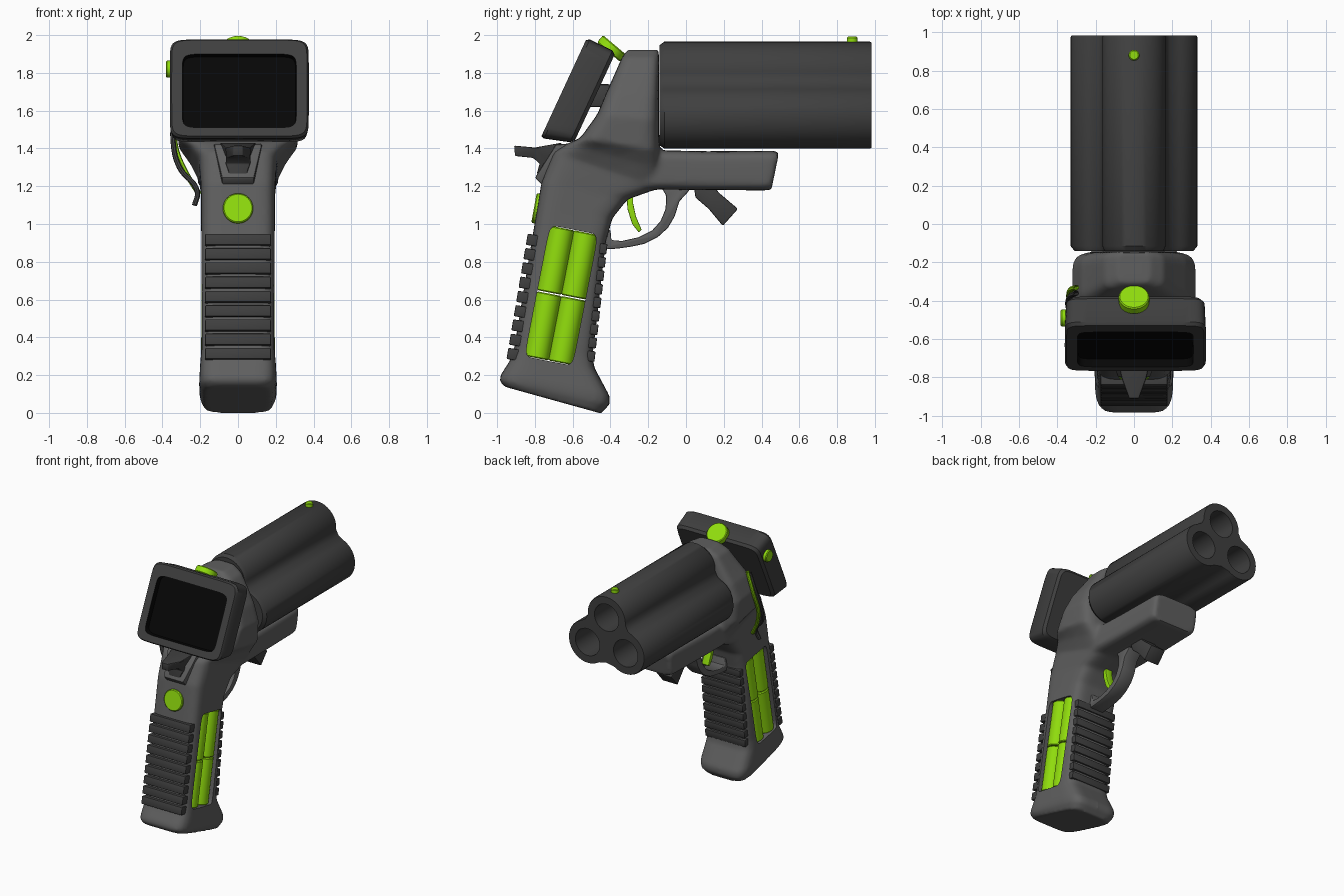
import bpy, bmesh, math
from mathutils import Vector as V

if "Cube" in bpy.data.objects:
    bpy.data.objects.remove(bpy.data.objects["Cube"])


def material(name, r, g, b):
    m = bpy.data.materials.new(name)
    m.diffuse_color = (r, g, b, 1)
    m.use_nodes = True
    m.node_tree.nodes["Principled BSDF"].inputs["Base Color"].default_value = m.diffuse_color
    return m


GREY = material("frame grey", 0.115, 0.115, 0.115)
DARK = material("dark grey", 0.05, 0.05, 0.05)
BLACK = material("screen black", 0.002, 0.002, 0.002)
GREEN = material("lime green", 0.28, 0.72, 0.004)


def ring(c, a, b, power=2, n=40):
    """Superellipse around c with half axes a and b."""
    out = []
    for i in range(n):
        t = 2 * math.pi * i / n
        k, s = math.cos(t), math.sin(t)
        out.append(V(c) + V(a) * math.copysign(abs(k) ** (2 / power), k)
                   + V(b) * math.copysign(abs(s) ** (2 / power), s))
    return out


def loft(name, rings, mat):
    bm = bmesh.new()
    rows = [[bm.verts.new(p) for p in r] for r in rings]
    n = len(rows[0])
    for r, q in zip(rows, rows[1:]):
        for i in range(n):
            j = (i + 1) % n
            bm.faces.new((r[i], r[j], q[j], q[i]))
    bm.faces.new(rows[0])
    bm.faces.new(rows[-1])
    bmesh.ops.recalc_face_normals(bm, faces=bm.faces)
    me = bpy.data.meshes.new(name)
    bm.to_mesh(me)
    bm.free()
    me.materials.append(mat)
    ob = bpy.data.objects.new(name, me)
    bpy.context.collection.objects.link(ob)
    return ob


def prism(name, pts, hw, mat, bevel=0.0, taper=None):
    """Side outline (y, z) extruded to +-hw; taper(y, z) may vary the width."""
    w = taper or (lambda y, z: hw)
    ob = loft(name, [[V((s * w(y, z), y, z)) for y, z in pts] for s in (-1, 1)], mat)
    if bevel:
        modify(ob, "BEVEL", width=bevel, segments=2, limit_method="ANGLE")
    return ob


def rod(name, p, q, r, mat, ch=0.006):
    p, q = V(p), V(q)
    d = (q - p).normalized()
    a = d.orthogonal().normalized()
    b = d.cross(a)
    steps = ((p, r - ch), (p + d * ch, r), (q - d * ch, r), (q, r - ch))
    return loft(name, [ring(c, a * k, b * k, 2, 32) for c, k in steps], mat)


def modify(ob, kind, **props):
    m = ob.modifiers.new(kind, kind)
    for k, v in props.items():
        setattr(m, k, v)
    bpy.context.view_layer.objects.active = ob
    bpy.ops.object.modifier_apply(modifier=m.name)


def cut(ob, cutter):
    modify(ob, "BOOLEAN", operation="DIFFERENCE", object=cutter, solver="EXACT")
    bpy.data.objects.remove(cutter)


def spans(name, rows, power):
    """Loft through sections given as (y, z) to (y, z) and half width."""
    return loft(name, [ring((0, (y0 + y1) / 2, (z0 + z1) / 2), (w, 0, 0),
                            (0, (y1 - y0) / 2, (z1 - z0) / 2), power)
                       for y0, z0, y1, z1, w in rows], GREY)


# Frame: grip with receiver, plus the lug under the barrels, blended together
frame = spans("frame", [
    (-0.965, 0.14, -0.45, -0.003, 0.18), (-0.99, 0.175, -0.405, 0.045, 0.203),
    (-0.975, 0.21, -0.405, 0.09, 0.206), (-0.93, 0.28, -0.485, 0.24, 0.2),
    (-0.91, 0.34, -0.495, 0.30, 0.197), (-0.815, 0.92, -0.425, 0.90, 0.195),
    (-0.79, 1.07, -0.39, 1.03, 0.195), (-0.765, 1.22, -0.31, 1.13, 0.197),
    (-0.70, 1.38, -0.14, 1.19, 0.208), (-0.62, 1.43, -0.135, 1.29, 0.255),
    (-0.56, 1.455, -0.14, 1.385, 0.315),
    (-0.47, 1.58, -0.143, 1.55, 0.322), (-0.42, 1.70, -0.143, 1.68, 0.275),
    (-0.375, 1.80, -0.143, 1.80, 0.205), (-0.34, 1.88, -0.143, 1.88, 0.155),
    (-0.31, 1.922, -0.145, 1.922, 0.085)], 5.5)
lug = spans("lug", [
    (-0.45, 1.16, -0.45, 1.40, 0.17), (-0.30, 1.175, -0.28, 1.39, 0.2),
    (-0.15, 1.182, -0.13, 1.39, 0.215), (0.10, 1.18, 0.11, 1.385, 0.208),
    (0.42, 1.178, 0.46, 1.388, 0.2), (0.452, 1.182, 0.493, 1.38, 0.19)], 6)
bpy.ops.object.select_all(action="DESELECT")
lug.select_set(True)
frame.select_set(True)
bpy.context.view_layer.objects.active = frame
bpy.ops.object.join()
modify(frame, "REMESH", mode="VOXEL", voxel_size=0.015)
modify(frame, "SMOOTH", factor=0.5, iterations=4)

# Window through the grip with four cartridges on each side
C, U, W = V((0, -0.66, 0.622)), V((0, 0.191, 0.982)), V((0, 0.982, -0.191))
cut(frame, loft("window", [ring(C + V((s * 0.5, 0, 0)), W * 0.129, U * 0.354, 12)
                           for s in (-1, 1)], GREY))
for x in (-0.127, 0.127):
    for a in (-1, 1):
        for b in (-1, 1):
            m = C + V((x, 0, 0)) + W * 0.0645 * a + U * 0.177 * b
            rod("cartridge", m - U * 0.174, m + U * 0.174, 0.0655, GREEN)


# Grip ribs, back and front
def ribs(name, count, top, bottom, depth):
    top, bottom = V((0, *top)), V((0, *bottom))
    step = (bottom - top) / count
    d = step.normalized()
    n = V((0, -d.z, d.y)) * depth
    for i in range(count):
        p = top + step * (i + 0.08)
        q = top + step * (i + 0.86)
        prism(name, [(v.y, v.z) for v in (p, q, q + n, p + n)], 0.174, DARK, 0.006)


ribs("back_rib", 9, (-0.837, 0.955), (-0.952, 0.275), 0.07)
ribs("front_rib", 9, (-0.415, 0.90), (-0.486, 0.26), -0.05)

# Three-lobed barrel block with bores
lobes = ((0, 1.80, 90), (-0.165, 1.565, 210), (0.165, 1.565, 330))
outline = []
for k, (x, z, ang) in enumerate(lobes):
    for i in range(25):
        t = math.radians(ang - 95 + 190 * i / 24)
        outline.append((x + 0.165 * math.cos(t), z + 0.165 * math.sin(t)))
    x2, z2, _ = lobes[(k + 1) % 3]
    t = math.radians(ang + 60)
    outline.append(((x + x2) / 2 + 0.12 * math.cos(t), (z + z2) / 2 + 0.12 * math.sin(t)))
barrels = loft("barrels", [[V((x * s, y, 1.66 + (z - 1.66) * s)) for x, z in outline]
               for y, s in ((-0.14, 0.94), (-0.115, 1), (0.974, 1), (0.982, 0.985))], DARK)
for x, z, _ in lobes:
    cut(barrels, rod("bore", (x, 0.0, z), (x, 1.2, z), 0.105, DARK))
rod("front_sight", (0, 0.88, 1.94), (0, 0.88, 1.992), 0.028, GREEN)

# Tilted screen housing with a recessed black display
SC, SU, SN = V((0.007, -0.565, 1.695)), V((0, 0.42, 0.907)), V((0, -0.97, 0.29))


def screen_ring(t, hx, hu, drop=0):
    return ring(SC + SN * t - SU * drop, (hx, 0, 0), SU * hu, 11, 48)


housing = loft("screen_housing", [screen_ring(*r) for r in (
    (-0.085, 0.345, 0.25), (-0.065, 0.362, 0.268), (0.068, 0.368, 0.289),
    (0.085, 0.358, 0.28), (0.085, 0.302, 0.215, 0.016),
    (0.045, 0.298, 0.211, 0.016))], DARK)
housing.data.materials.append(BLACK)
for f in housing.data.polygons:
    if f.index >= 4 * 48 and f.index != 5 * 48:  # recess walls and display
        f.material_index = 1
prism("screen_mount", [(-0.50, 1.74), (-0.40, 1.74), (-0.40, 1.62), (-0.53, 1.62)],
      0.1, DARK, 0.01)

# Green buttons
rod("top_knob", (0, -0.41, 1.91), (0, -0.378, 1.948), 0.08, GREEN)
rod("side_button", (-0.34, -0.49, 1.82), (-0.382, -0.49, 1.82), 0.045, GREEN)
rod("grip_button", (0, -0.75, 1.075), (0, -0.805, 1.085), 0.08, GREEN)

# Hammer, seated in a tapered plate on the back of the frame
prism("hammer_plate", [(-0.80, 1.245), (-0.69, 1.42), (-0.58, 1.43), (-0.63, 1.2),
                       (-0.76, 1.205)], 0, GREY, 0.01,
      lambda y, z: 0.085 + max(0, z - 1.25) * 0.25)
prism("hammer", [(-0.91, 1.415), (-0.80, 1.405), (-0.66, 1.43), (-0.66, 1.28),
                 (-0.79, 1.265), (-0.775, 1.32), (-0.81, 1.35), (-0.905, 1.36)],
      0, DARK, 0.006,
      lambda y, z: min(0.045 + max(0, z - 1.26) * 0.3, 0.025 + (y + 0.91) * 0.35))

# Trigger, guard and release lever
prism("trigger", [(-0.315, 1.17), (-0.31, 1.08), (-0.285, 1.0), (-0.25, 0.955),
                  (-0.235, 0.97), (-0.265, 1.04), (-0.28, 1.11), (-0.28, 1.17)],
      0.03, GREEN, 0.005)
prism("trigger_guard", [
    (-0.44, 0.865), (-0.36, 0.87), (-0.29, 0.88), (-0.22, 0.895), (-0.15, 0.93),
    (-0.095, 0.98), (-0.06, 1.04), (-0.035, 1.12), (0.02, 1.18), (0.0, 1.21),
    (-0.14, 1.21), (-0.105, 1.15), (-0.108, 1.08), (-0.135, 1.015), (-0.18, 0.965),
    (-0.25, 0.93), (-0.34, 0.91), (-0.395, 0.915), (-0.40, 0.97), (-0.45, 0.97)],
    0.06, GREY, 0.008)
prism("release_lever", [(0.04, 1.21), (0.14, 1.21), (0.175, 1.165), (0.275, 1.08),
                        (0.195, 0.99), (0.12, 1.08), (0.05, 1.14)], 0.065, DARK, 0.008)


# Pair of cables down the left side
def cable(name, pts, r, mat):
    cu = bpy.data.curves.new(name, "CURVE")
    cu.dimensions = "3D"
    cu.bevel_depth, cu.bevel_resolution, cu.resolution_u = r, 2, 8
    sp = cu.splines.new("BEZIER")
    sp.bezier_points.add(len(pts) - 1)
    for b, p in zip(sp.bezier_points, pts):
        b.co = p
        b.handle_left_type = b.handle_right_type = "AUTO"
    cu.materials.append(mat)
    ob = bpy.data.objects.new(name, cu)
    bpy.context.collection.objects.link(ob)
    bpy.ops.object.select_all(action="DESELECT")
    ob.select_set(True)
    bpy.context.view_layer.objects.active = ob
    bpy.ops.object.convert(target="MESH")


cable("dark_cable", [(-0.30, -0.36, 1.72), (-0.335, -0.38, 1.58), (-0.342, -0.44, 1.42),
                     (-0.31, -0.50, 1.30), (-0.215, -0.56, 1.17), (-0.23, -0.58, 1.10)],
      0.014, DARK)
cable("green_cable", [(-0.30, -0.33, 1.74), (-0.335, -0.35, 1.58), (-0.33, -0.42, 1.41),
                      (-0.28, -0.48, 1.28), (-0.207, -0.53, 1.16)], 0.014, GREEN)

# Smooth shading with crisp edges
bpy.ops.object.select_all(action="SELECT")
bpy.ops.object.shade_smooth_by_angle(angle=math.radians(35))
